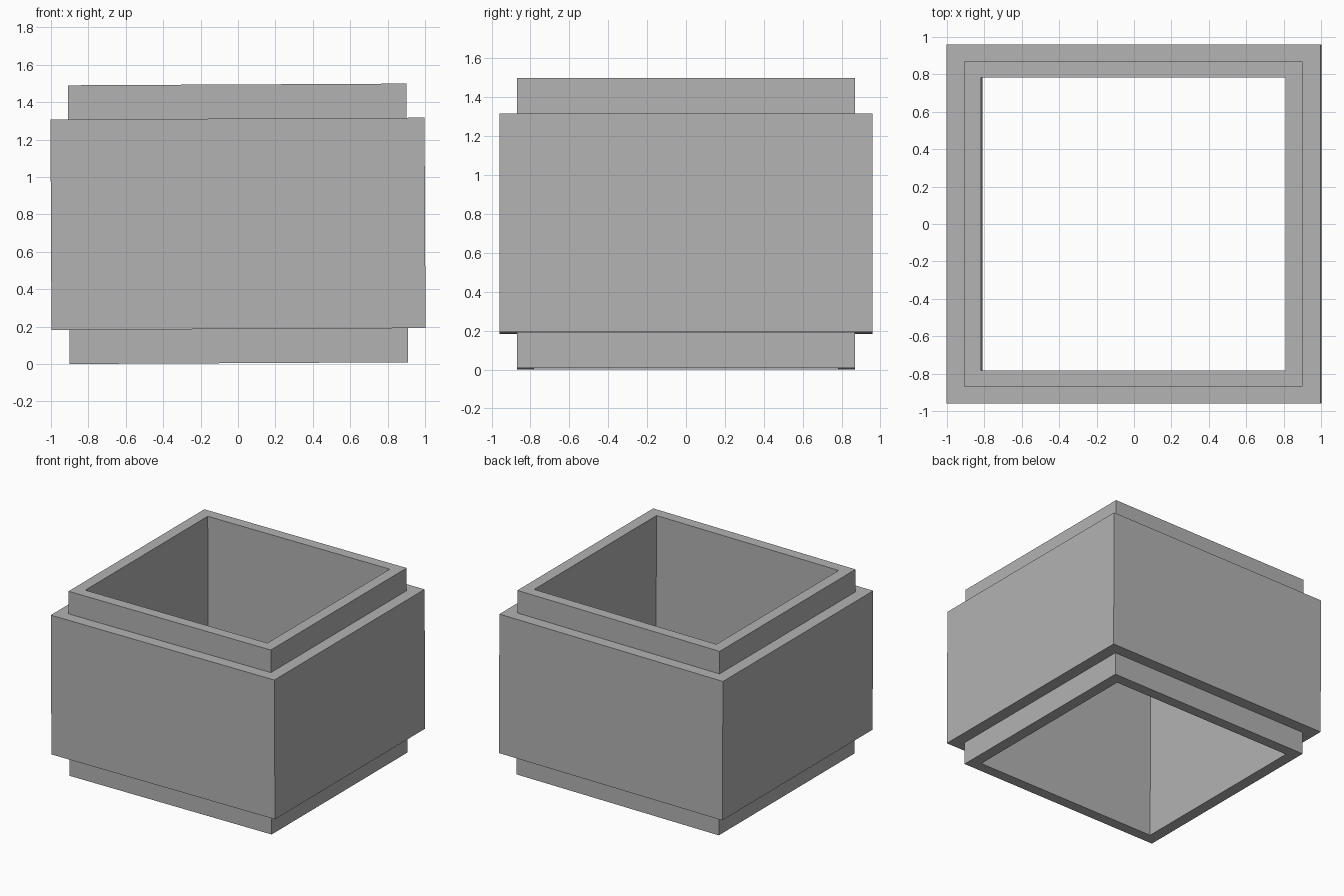
import bpy
import bmesh
from math import atan
from mathutils import Matrix

cube = bpy.data.objects.get("Cube")
if cube:
    bpy.data.objects.remove(cube, do_unlink=True)

# Plain grey for the whole piece
grey = bpy.data.materials.new("plain grey")
grey.use_nodes = True
colour = (0.45, 0.45, 0.45, 1)
grey.diffuse_color = colour
grey.node_tree.nodes["Principled BSDF"].inputs["Base Color"].default_value = colour

# Half sizes of the square outlines
BODY = (1.0, 0.96)
COLLAR = (0.905, 0.868)
BORE = (0.815, 0.782)
SHOULDER, RIM = 0.5625, 0.745

# Closed wall section: outside from bottom to top, then the bore
section = [(COLLAR, -RIM), (COLLAR, -SHOULDER), (BODY, -SHOULDER),
           (BODY, SHOULDER), (COLLAR, SHOULDER), (COLLAR, RIM),
           (BORE, RIM), (BORE, -RIM)]

bm = bmesh.new()
loops = [[bm.verts.new((sx * half[0], sy * half[1], z))
          for sx, sy in ((-1, -1), (1, -1), (1, 1), (-1, 1))]
         for half, z in section]
for i, low in enumerate(loops):
    high = loops[(i + 1) % len(loops)]
    for j in range(4):
        k = (j + 1) % 4
        bm.faces.new((low[j], low[k], high[k], high[j]))
bmesh.ops.recalc_face_normals(bm, faces=bm.faces)

# The sleeve leans very slightly, its left side a touch higher
bm.transform(Matrix.Rotation(-atan(0.005), 4, "Y"))
lowest = min(v.co.z for v in bm.verts)
bm.transform(Matrix.Translation((0, 0, -lowest)))

mesh = bpy.data.meshes.new("square_sleeve")
bm.to_mesh(mesh)
bm.free()
mesh.materials.append(grey)
sleeve = bpy.data.objects.new("square_sleeve", mesh)
bpy.context.collection.objects.link(sleeve)
